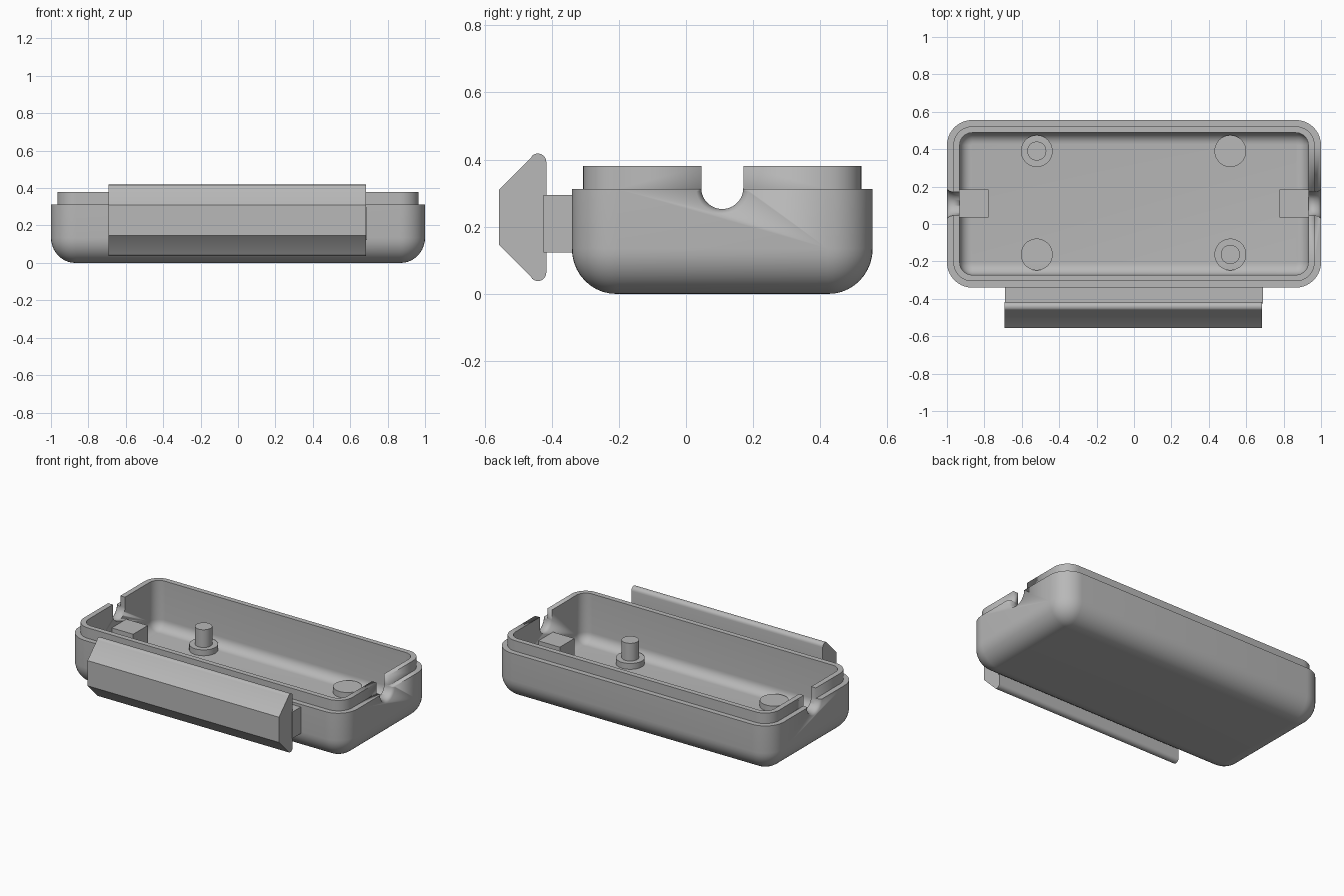
import bpy, bmesh, math
from math import cos, sin, pi

if "Cube" in bpy.data.objects:
    bpy.data.objects.remove(bpy.data.objects["Cube"])

grey = bpy.data.materials.new("plastic grey")
grey.diffuse_color = (0.48, 0.48, 0.48, 1)
grey.use_nodes = True
grey.node_tree.nodes["Principled BSDF"].inputs["Base Color"].default_value = grey.diffuse_color

CY = 0.108                 # centre of the case in y
HX, HY, R = 1.0, 0.448, 0.135


def finish(name, bm, smooth=True):
    bmesh.ops.recalc_face_normals(bm, faces=bm.faces)
    me = bpy.data.meshes.new(name)
    bm.to_mesh(me)
    bm.free()
    me.materials.append(grey)
    ob = bpy.data.objects.new(name, me)
    bpy.context.collection.objects.link(ob)
    bpy.ops.object.select_all(action='DESELECT')
    ob.select_set(True)
    bpy.context.view_layer.objects.active = ob
    if smooth:
        bpy.ops.object.shade_smooth_by_angle(angle=math.radians(30))
    return ob


def loft(name, rings, smooth=True):
    """Closed solid through rings of matching points."""
    bm = bmesh.new()
    vs = [[bm.verts.new(p) for p in ring] for ring in rings]
    n = len(vs[0])
    for a, b in zip(vs, vs[1:]):
        for i in range(n):
            j = (i + 1) % n
            bm.faces.new((a[i], a[j], b[j], b[i]))
    bm.faces.new(vs[0][::-1])
    bm.faces.new(vs[-1])
    return finish(name, bm, smooth)


def round_rect(inset, z, steps=10):
    r = max(R - inset, 0.004)
    cx, cy = HX - inset - r, HY - inset - r
    pts = []
    for q, (sx, sy) in enumerate(((1, 1), (-1, 1), (-1, -1), (1, -1))):
        for k in range(steps + 1):
            t = (q + k / steps) * pi / 2
            pts.append((sx * cx + r * cos(t), CY + sy * cy + r * sin(t), z))
    return pts


def box(name, x0, x1, y0, y1, z0, z1):
    ring = lambda z: [(x0, y0, z), (x1, y0, z), (x1, y1, z), (x0, y1, z)]
    return loft(name, [ring(z0), ring(z1)], False)


def disc(name, x, y, r, z0, z1):
    ring = lambda z: [(x + r * cos(2 * pi * i / 40), y + r * sin(2 * pi * i / 40), z)
                      for i in range(40)]
    return loft(name, [ring(z0), ring(z1)])


# Case tray: rounded outer shell, stepped lip, hollow inside
FLOOR, WALL, FR = 0.065, 0.068, 0.062
profile = []
for k in range(11):
    t = k / 10 * pi / 2
    profile.append((0.131 * (1 - sin(t)), 0.135 * (1 - cos(t))))
profile += [(0, 0.312), (0.034, 0.312), (0.034, 0.38), (WALL, 0.38)]
for k in range(9):
    t = k / 8 * pi / 2
    profile.append((WALL + FR * (1 - cos(t)), FLOOR + FR * (1 - sin(t))))
case = loft("case_tray", [round_rect(i, z) for i, z in profile])

# Flared cable slots through both end walls
for side in (-1, 1):
    rings = []
    for x, r in ((0.88, 0.0625), (0.966, 0.0625), (0.985, 0.067), (1.0, 0.078), (1.05, 0.12)):
        u = [(-r, 0.6)] + [(-r * cos(pi * k / 24), 0.315 - r * sin(pi * k / 24))
                           for k in range(25)] + [(r, 0.6)]
        rings.append([(side * x, CY + y, z) for y, z in u])
    cutter = loft("slot_cutter", rings)
    cutter.hide_render = True
    mod = case.modifiers.new("slot", 'BOOLEAN')
    mod.operation, mod.solver, mod.object = 'DIFFERENCE', 'EXACT', cutter
    bpy.context.view_layer.objects.active = case
    bpy.ops.object.modifier_apply(modifier=mod.name)
    bpy.data.objects.remove(cutter)

    # Cable rest block behind each slot
    x0, x1 = sorted((side * 0.778, side * 0.945))
    box("cable_rest", x0, x1, 0.035, 0.185, 0.05, 0.232)

# Screw bosses on the floor, two carrying locating pins
for x in (-0.52, 0.515):
    for y in (-0.163, 0.39):
        disc("boss", x, y, 0.085, 0.05, 0.103)
        if (x < 0) == (y > 0):
            disc("locating_pin", x, y, 0.051, 0.09, 0.218)

# Front clip: bevelled rail on a short web
upper = [(-0.557, 0.31), (-0.461, 0.406)]
for k in range(9):
    t = math.radians(135 - 135 * k / 8)
    upper.append((-0.441 + 0.025 * cos(t), 0.393 + 0.025 * sin(t)))
lower = [(y, 0.456 - z) for y, z in reversed(upper)]
rail = upper + lower
loft("clip_rail", [[(x, y, z) for y, z in rail] for x in (-0.692, 0.685)])
box("clip_web", -0.69, 0.69, -0.425, -0.33, 0.123, 0.295)
